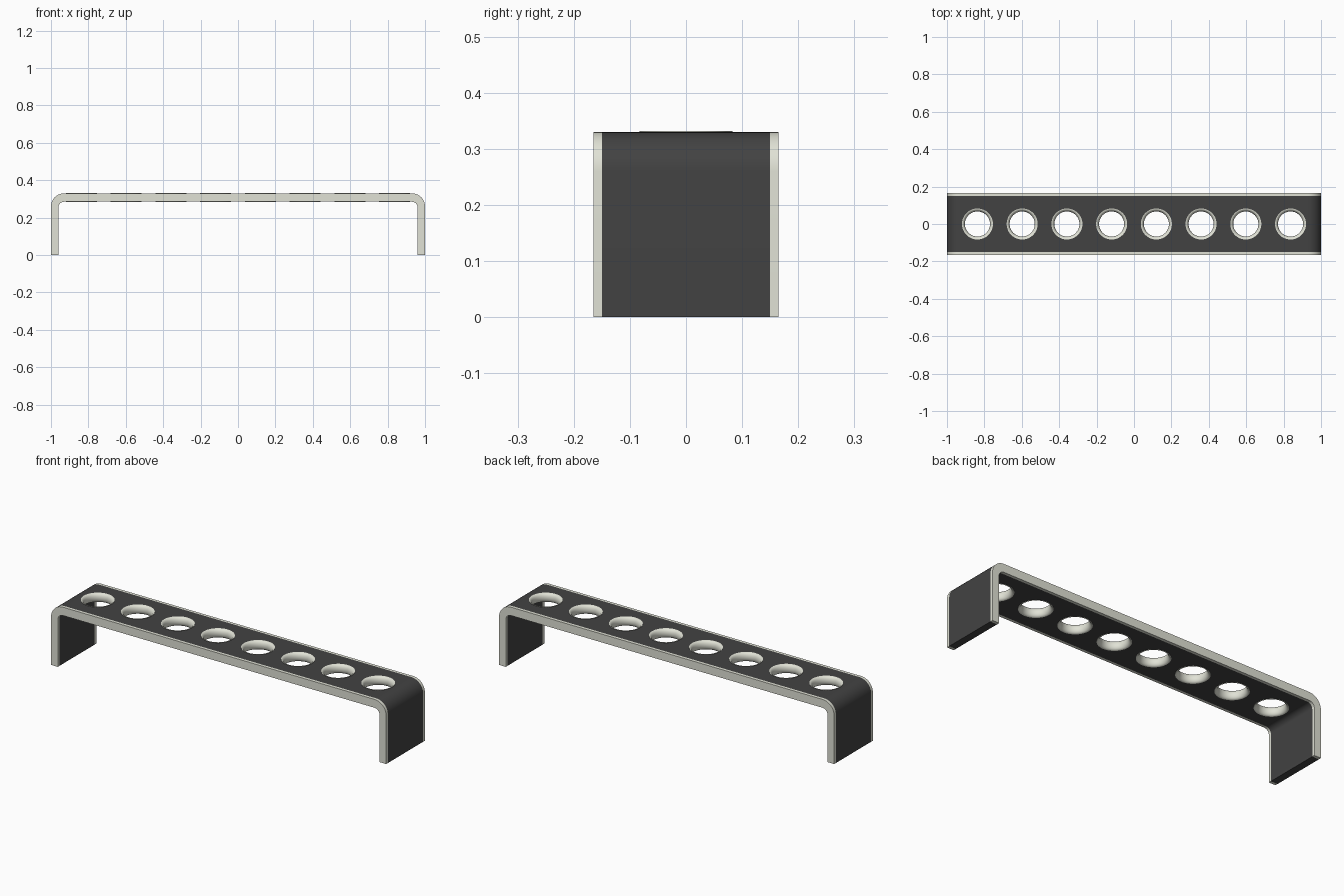
import bpy, bmesh, math

if "Cube" in bpy.data.objects:
    bpy.data.objects.remove(bpy.data.objects["Cube"])

TOP, THICK, LEG = 0.33, 0.045, 0.04
CORE, EDGE = 0.15, 0.165
HOLE_R, RING_R, BORE_R = 0.08, 0.083, 0.067
HOLES = [-0.837 + i * 1.674 / 7 for i in range(8)]


def material(name, rgb):
    m = bpy.data.materials.new(name)
    m.diffuse_color = (*rgb, 1)
    m.use_nodes = True
    m.node_tree.nodes["Principled BSDF"].inputs["Base Color"].default_value = m.diffuse_color
    return m


dark = material("dark_panel", (0.055, 0.055, 0.055))
cream = material("cream_trim", (0.75, 0.76, 0.67))


def make(name, bm, mat):
    bmesh.ops.recalc_face_normals(bm, faces=bm.faces)
    me = bpy.data.meshes.new(name)
    bm.to_mesh(me)
    bm.free()
    ob = bpy.data.objects.new(name, me)
    bpy.context.collection.objects.link(ob)
    if mat:
        me.materials.append(mat)
    return ob


def smooth(ob):
    bpy.ops.object.select_all(action='DESELECT')
    ob.select_set(True)
    bpy.context.view_layer.objects.active = ob
    bpy.ops.object.shade_smooth_by_angle(angle=math.radians(35))


def half_arch(x, z, r, n=10):
    # Right half: foot, then the rounded shoulder
    return [(x, 0)] + [(x - r + r * math.cos(a), z - r + r * math.sin(a))
                       for a in (math.pi / 2 * i / n for i in range(n + 1))]


def arch_solid(name, y0, y1, mat):
    # U-shaped profile extruded along y
    outer = half_arch(1.0, TOP, 0.07)
    inner = half_arch(1.0 - LEG, TOP - THICK, 0.03)
    outer += [(-x, z) for x, z in reversed(outer)]
    inner += [(-x, z) for x, z in reversed(inner)]
    bm = bmesh.new()
    rows = [[bm.verts.new((x, y, z)) for x, z in p]
            for y in (y0, y1) for p in (outer, inner)]
    o0, i0, o1, i1 = rows
    for k in range(len(outer) - 1):
        for a, b in ((o0, o1), (i0, i1), (o0, i0), (o1, i1)):
            bm.faces.new((a[k], a[k + 1], b[k + 1], b[k]))
    for k in (0, -1):
        bm.faces.new((o0[k], i0[k], i1[k], o1[k]))
    return make(name, bm, mat)


# Dark bent panel
panel = arch_solid("arch_panel", -CORE, CORE, dark)

# Hole cutters, joined in one helper
bm = bmesh.new()
for x in HOLES:
    geo = bmesh.ops.create_cone(bm, cap_ends=True, segments=48, radius1=HOLE_R,
                                radius2=HOLE_R, depth=0.2)
    bmesh.ops.translate(bm, verts=geo["verts"], vec=(x, 0, TOP - THICK / 2))
cutter = make("hole_cutter", bm, None)
cutter.hide_render = True
cutter.hide_set(True)
mod = panel.modifiers.new("holes", 'BOOLEAN')
mod.object = cutter
mod.solver = 'EXACT'
smooth(panel)

# Cream edge bands, front and back
smooth(arch_solid("front_edge_band", -EDGE, -CORE, cream))
smooth(arch_solid("back_edge_band", CORE, EDGE, cream))

# Rounded grommet ring in each hole
H = THICK / 2 + 0.002
section = [(RING_R - (RING_R - BORE_R) * math.cos(a), H * math.sin(a))
           for a in (math.pi * (i / 12 - 0.5) for i in range(13))]
section += [(RING_R, TOP - TOP + H - 0.003), (RING_R, 0.003 - H)]
for n, cx in enumerate(HOLES):
    bm = bmesh.new()
    loops = []
    for s in range(48):
        t = math.tau * s / 48
        loops.append([bm.verts.new((cx + r * math.cos(t), r * math.sin(t),
                                    TOP - THICK / 2 + z)) for r, z in section])
    for s in range(48):
        a, b = loops[s], loops[(s + 1) % 48]
        for k in range(len(section)):
            j = (k + 1) % len(section)
            bm.faces.new((a[k], a[j], b[j], b[k]))
    smooth(make(f"grommet_{n + 1}", bm, cream))
